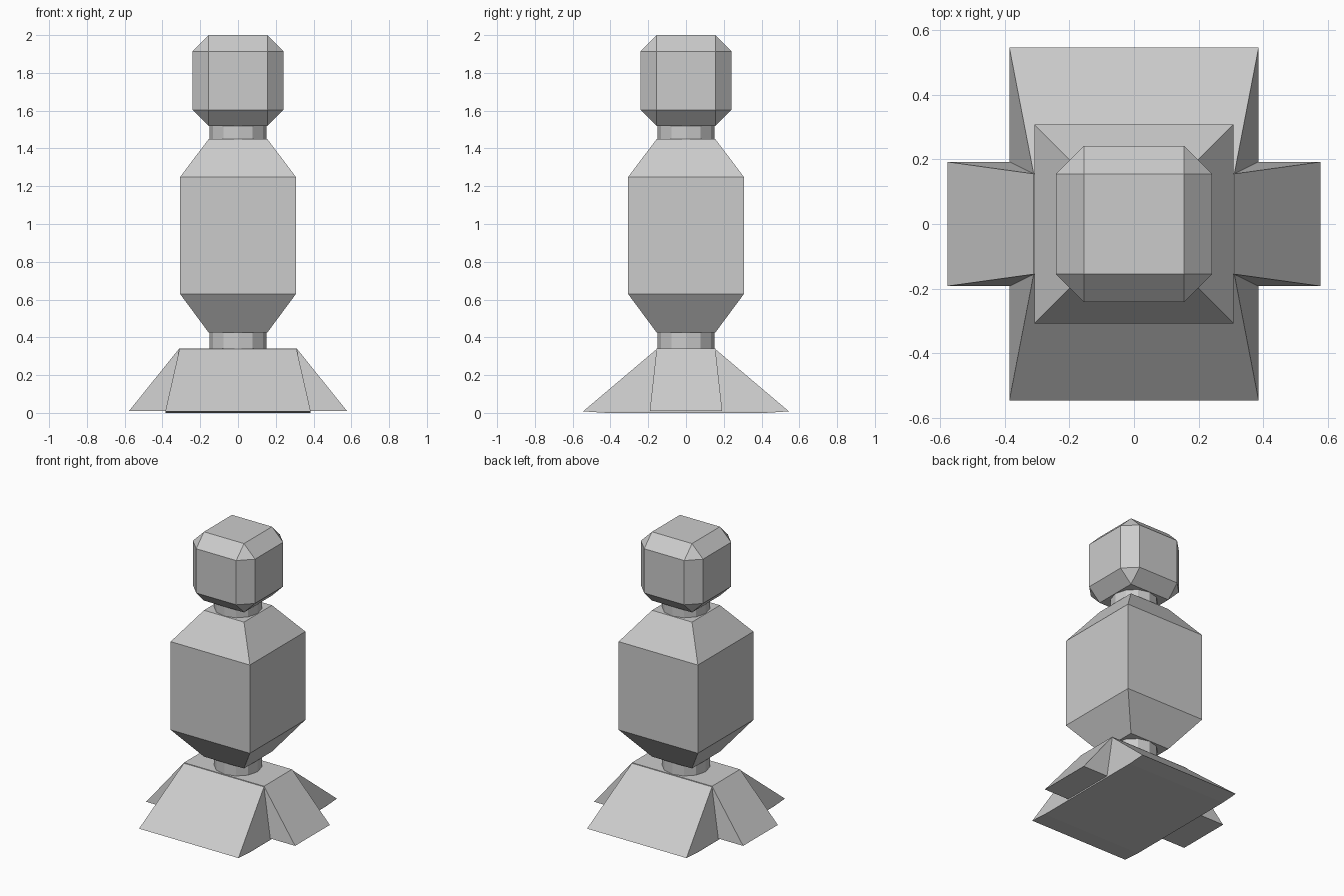
import bpy, bmesh, math
from mathutils import Matrix

cube = bpy.data.objects.get("Cube")
if cube:
    bpy.data.objects.remove(cube, do_unlink=True)

grey = bpy.data.materials.new("light_grey")
grey.use_nodes = True
COLOUR = (0.6, 0.6, 0.6, 1.0)
grey.diffuse_color = COLOUR
bsdf = next(n for n in grey.node_tree.nodes if n.type == 'BSDF_PRINCIPLED')
bsdf.inputs["Base Color"].default_value = COLOUR


def finish(name, bm):
    bmesh.ops.recalc_face_normals(bm, faces=bm.faces[:])
    mesh = bpy.data.meshes.new(name)
    bm.to_mesh(mesh)
    bm.free()
    mesh.materials.append(grey)
    obj = bpy.data.objects.new(name, mesh)
    bpy.context.collection.objects.link(obj)
    return obj


def square_loft(name, rings):
    """Skin stacked rectangles given as (half x, half y, z)."""
    bm = bmesh.new()
    loops = [[bm.verts.new((sx * hx, sy * hy, z))
              for sx, sy in ((-1, -1), (1, -1), (1, 1), (-1, 1))]
             for hx, hy, z in rings]
    for low, high in zip(loops, loops[1:]):
        for i in range(4):
            j = (i + 1) % 4
            bm.faces.new((low[i], low[j], high[j], high[i]))
    bm.faces.new(loops[0])
    bm.faces.new(loops[-1])
    return finish(name, bm)


def neck(name, z0, z1, radius=0.152):
    bm = bmesh.new()
    bmesh.ops.create_cone(bm, cap_ends=True, segments=12, radius1=radius,
                          radius2=radius, depth=z1 - z0,
                          matrix=Matrix.Translation((0, 0, (z0 + z1) / 2)))
    return finish(name, bm)


# Flared base: two crossing blocks that share a top
square_loft("base_front_back", [(0.385, 0.42, 0.0), (0.385, 0.545, 0.008),
                                (0.31, 0.155, 0.338)])
square_loft("base_sides", [(0.577, 0.192, 0.01), (0.31, 0.155, 0.342)])

# Body with tapered ends, joined by round collars
neck("lower_collar", 0.33, 0.435)
square_loft("body", [(0.155, 0.155, 0.425), (0.307, 0.307, 0.63),
                     (0.307, 0.307, 1.248), (0.155, 0.155, 1.45)])
neck("upper_collar", 1.44, 1.53)

# Head: chamfered cube
bm = bmesh.new()
bmesh.ops.create_cube(bm, size=0.482, matrix=Matrix.Translation((0, 0, 1.759)))
bmesh.ops.bevel(bm, geom=bm.edges[:], offset=0.086, offset_type='OFFSET',
                segments=1, affect='EDGES')
finish("head", bm)
